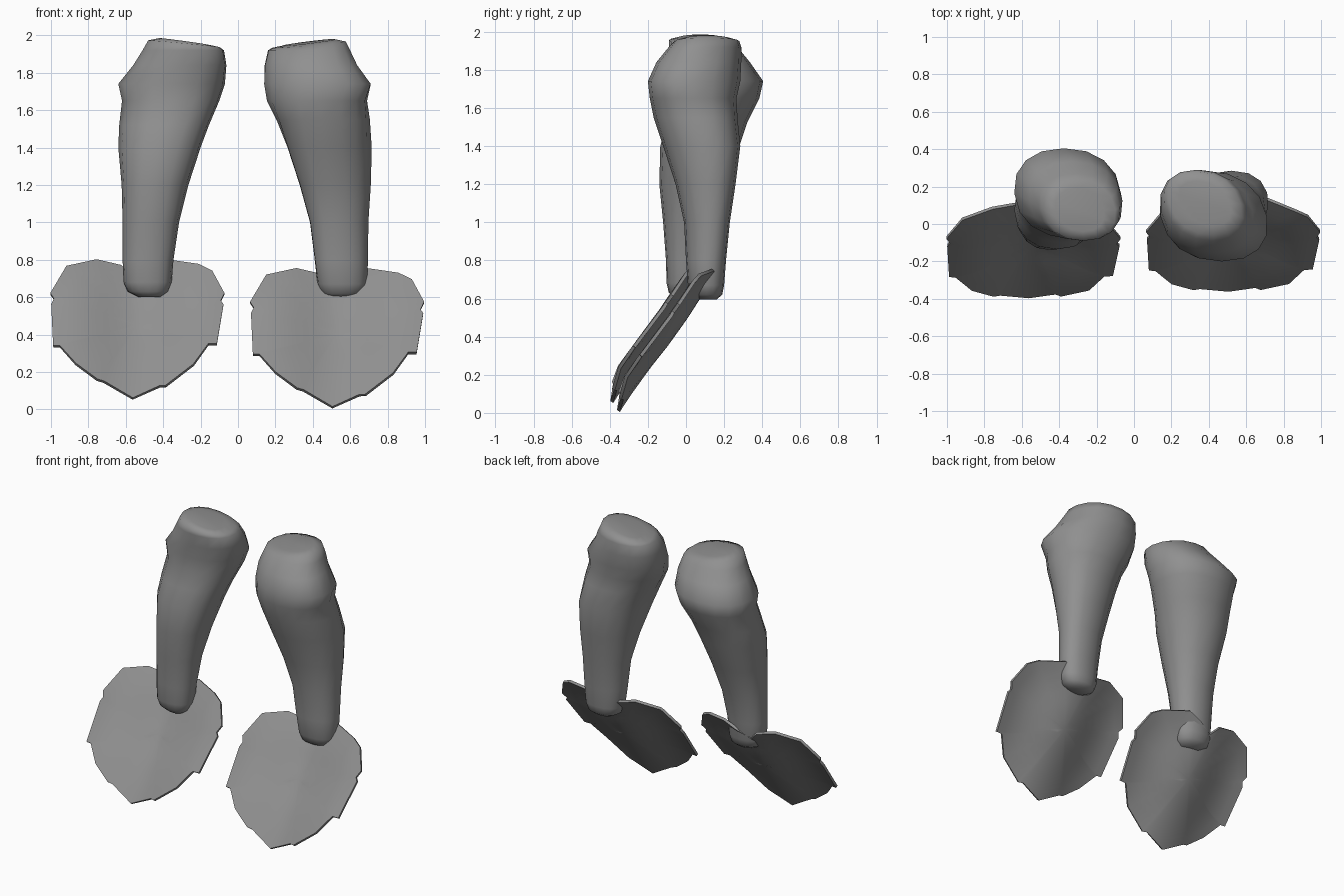
import bpy, bmesh, math

if "Cube" in bpy.data.objects:
    bpy.data.objects.remove(bpy.data.objects["Cube"])

GREY = bpy.data.materials.new("dark_grey")
GREY.diffuse_color = (.28, .28, .28, 1)
GREY.use_nodes = True
GREY.node_tree.nodes["Principled BSDF"].inputs["Base Color"].default_value = GREY.diffuse_color


def finish(bm, name, angle, thickness=0):
    bmesh.ops.recalc_face_normals(bm, faces=bm.faces)
    me = bpy.data.meshes.new(name)
    bm.to_mesh(me)
    bm.free()
    me.materials.append(GREY)
    ob = bpy.data.objects.new(name, me)
    bpy.context.collection.objects.link(ob)
    bpy.ops.object.select_all(action='DESELECT')
    ob.select_set(True)
    bpy.context.view_layer.objects.active = ob
    if thickness:
        mod = ob.modifiers.new("thickness", 'SOLIDIFY')
        mod.thickness = thickness
        mod.offset = 0
        bpy.ops.object.modifier_apply(modifier=mod.name)
    bpy.ops.object.shade_smooth_by_angle(angle=math.radians(angle))
    return ob


def lerp_table(t, table):
    for (a, va), (b, vb) in zip(table, table[1:]):
        if t <= b:
            return va + (vb - va) * (t - a) / (b - a)
    return table[-1][1]


def leg(name, rows, tilt, skew, segs=16):
    """Loft of rounded sections; each row is z, x min, x max, y min, y max.
    skew lists (z, sideways shear of the section)."""
    bm = bmesh.new()
    rings = []
    # a smaller ring closes the top softly
    z, x0, x1, y0, y1 = rows[-1]
    rows = rows + [(z + .012, x0 + .06, x1 - .06, y0 + .05, y1 - .05)]
    for i, (z, x0, x1, y0, y1) in enumerate(rows):
        ring = []
        lean = lerp_table(z, skew)
        for k in range(segs):
            a = 2 * math.pi * k / segs
            c, s = math.cos(a), math.sin(a)
            px = math.copysign(abs(c) ** 0.9, c)
            py = math.copysign(abs(s) ** 0.9, s)
            dz = tilt * px if i >= len(rows) - 2 else 0
            ring.append(bm.verts.new(((x0 + x1) / 2 + px * (x1 - x0) / 2 - lean * py,
                                      (y0 + y1) / 2 + py * (y1 - y0) / 2, z + dz)))
        rings.append(ring)
    for r, q in zip(rings, rings[1:]):
        for k in range(segs):
            n = (k + 1) % segs
            bm.faces.new((r[k], r[n], q[n], q[k]))
    bm.faces.new(rings[0])
    bm.faces.new(rings[-1])
    return finish(bm, name, 75)


# Notched webbed foot: front outline (x, z) and depth of its centre line
OUTLINE = [(.505, .01), (.65, .075), (.68, .075), (.83, .19), (.91, .30), (.955, .30),
           (.99, .51), (.975, .53), (.995, .57), (.93, .69), (.86, .725), (.69, .75),
           (.60, .71), (.50, .66), (.44, .72), (.31, .75), (.15, .715), (.065, .57),
           (.085, .54), (.07, .51), (.08, .29), (.115, .29), (.20, .195), (.315, .11),
           (.35, .10)]
SPINE = [(0, -.36), (.1, -.295), (.24, -.195), (.36, -.1), (.5, 0), (.6, .065),
         (.68, .125), (.78, .205)]


def foot(name, dx, dy, dz, rings=8):
    """Cupped plate made of shrinking copies of the outline, then thickened."""
    cx, cz = .53, .40
    bm = bmesh.new()

    def vert(x, z):
        u = x - cx
        cup = .115 * (1 - math.exp(-(u / .25) ** 2)) - .027 * (u / .46) ** 4
        return bm.verts.new((x + dx, lerp_table(z, SPINE) - cup + dy, z + dz))

    loops = [[vert(cx + (x - cx) * r / rings, cz + (z - cz) * r / rings)
              for x, z in OUTLINE] for r in range(1, rings + 1)]
    mid = vert(cx, cz)
    n = len(OUTLINE)
    for k in range(n):
        j = (k + 1) % n
        bm.faces.new((mid, loops[0][k], loops[0][j]))
        for a, b in zip(loops, loops[1:]):
            bm.faces.new((a[k], b[k], b[j], a[j]))
    return finish(bm, name, 45, .018)


# Legs, ankle to knee
leg("right_leg", [
    (.595, .49, .62, .07, .16), (.62, .445, .67, .03, .19), (.67, .425, .69, .01, .20),
    (.8, .41, .695, 0, .21), (1.0, .385, .697, -.01, .23), (1.2, .33, .71, -.055, .26),
    (1.4, .265, .715, -.12, .285), (1.55, .205, .705, -.17, .27), (1.65, .155, .69, -.19, .265),
    (1.74, .14, .71, -.20, .285), (1.84, .145, .635, -.155, .29), (1.92, .165, .595, -.09, .29),
    (1.95, .19, .57, -.06, .28)], .018,
    [(.5, 0), (.8, -.015), (1.4, -.03), (1.6, 0), (1.74, .045), (2, .045)])
leg("left_leg", [
    (.6, -.53, -.41, -.06, .04), (.63, -.59, -.37, -.09, .08), (.68, -.612, -.355, -.102, .095),
    (.8, -.617, -.345, -.105, .105), (1.0, -.617, -.315, -.12, .14), (1.2, -.622, -.265, -.14, .205),
    (1.4, -.64, -.20, -.135, .28), (1.52, -.635, -.155, -.10, .32), (1.65, -.62, -.10, -.075, .385),
    (1.74, -.64, -.07, -.075, .405), (1.84, -.56, -.062, -.085, .335), (1.92, -.51, -.075, -.09, .27),
    (1.955, -.48, -.10, -.09, .24)], -.018, [(.5, 0), (1.2, 0), (1.7, .02), (2, .02)])

# Feet are the same shape, shifted
foot("right_foot", 0, 0, 0)
foot("left_foot", -1.068, -.035, .047)
